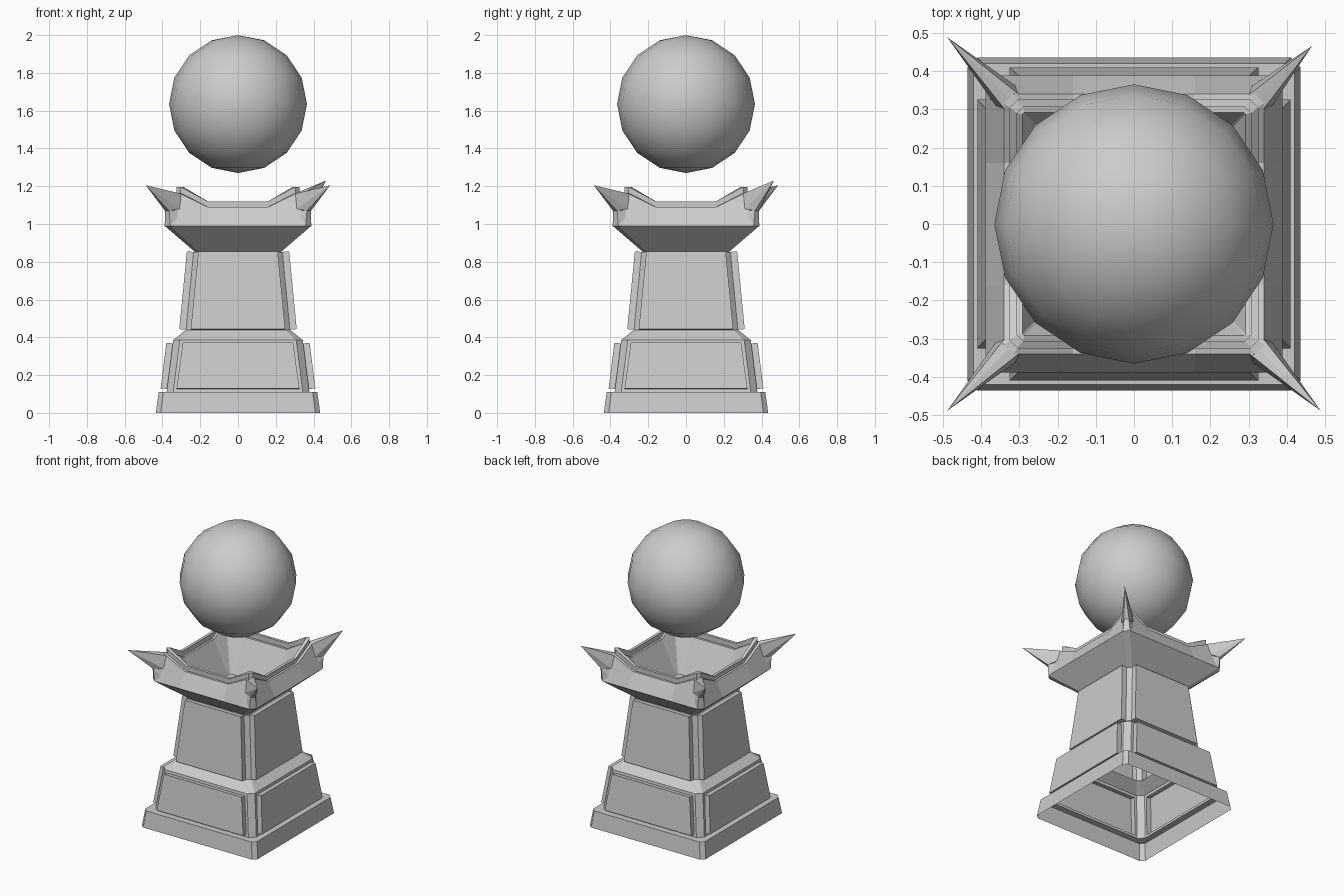
import bpy, bmesh
from mathutils import Matrix, Vector
from math import pi

if "Cube" in bpy.data.objects:
    bpy.data.objects.remove(bpy.data.objects["Cube"])


def finish(bm, name):
    me = bpy.data.meshes.new(name)
    bm.to_mesh(me)
    bm.free()
    ob = bpy.data.objects.new(name, me)
    bpy.context.collection.objects.link(ob)
    return ob


def four_sides(pts):
    """Repeat the points of the front side around z."""
    return [Matrix.Rotation(k * pi / 2, 3, 'Z') @ Vector(p) for k in range(4) for p in pts]


def loft(bm, rings):
    """Skin closed rings bottom to top; returns one list of faces per band."""
    rows = [[bm.verts.new(p) for p in r] for r in rings]
    bands = []
    for a, b in zip(rows, rows[1:]):
        n = len(a)
        bands.append([bm.faces.new((a[i], a[(i + 1) % n], b[(i + 1) % n], b[i]))
                      for i in range(n)])
    return rows, bands


# Pedestal body: chamfered square shell, open below (half width, chamfer, z)
bm = bmesh.new()
profile = [(.435, .025, 0), (.42, .025, .11), (.378, .035, .11), (.343, .035, .385),
           (.275, .025, .44), (.235, .025, .852)]
rows, bands = loft(bm, [four_sides([(c - h, -h, z), (h - c, -h, z)]) for h, c, z in profile])
# Raised panels on the four sides of both tiers
lower, upper = bands[2][::2], bands[4][::2]
bm.normal_update()
bmesh.ops.inset_individual(bm, faces=lower, thickness=.024, depth=0)
bmesh.ops.inset_individual(bm, faces=lower, thickness=0, depth=.034)
bmesh.ops.inset_individual(bm, faces=upper, thickness=0, depth=.036)
finish(bm, "pedestal_body")

# Crown bowl: flare, sloped band, dipped rim with lip, inner bowl
# (half width, chamfer, z at the middle, z at the corners)
profile = [(.225, .02, .85, .85), (.388, .03, .99, .99), (.34, .025, 1.09, 1.165),
           (.325, .02, 1.09, 1.165), (.325, .02, 1.12, 1.197), (.306, .016, 1.12, 1.197),
           (.306, .016, 1.085, 1.16), (.292, .005, 1.085, 1.16), (.19, .005, .865, .865)]
bm = bmesh.new()
rows, bands = loft(bm, [four_sides([(c - h, -h, hi), (-.16, -h, lo), (.16, -h, lo), (h - c, -h, hi)])
                        for h, c, lo, hi in profile])
bm.faces.new(rows[-1])
finish(bm, "crown_bowl")


# Corner horns, each with a small root block; the back right one is bent up
def hull(name, pts, sx, sy):
    bm = bmesh.new()
    for x, y, z in pts:
        for p in {(x, y, z), (y, x, z)}:
            bm.verts.new((p[0] * sx, p[1] * sy, p[2]))
    bmesh.ops.convex_hull(bm, input=bm.verts)
    bmesh.ops.recalc_face_normals(bm, faces=bm.faces)
    finish(bm, name)


for sx in (-1, 1):
    for sy in (-1, 1):
        label = ("front" if sy < 0 else "back") + ("_left" if sx < 0 else "_right")
        tip = (.465, .465, 1.23) if sx > 0 and sy > 0 else (.488, .488, 1.205)
        hull("horn_" + label, [tip, (.328, .328, 1.165), (.3, .338, 1.16),
                               (.31, .362, 1.08), (.365, .387, 1.07)], sx, sy)
        hull("horn_root_" + label, [(.365, .387, 1.07), (.358, .388, .99), (.315, .36, 1.075),
                                    (.315, .372, 1.02), (.3, .3, 1.04)], sx, sy)

# Floating sphere
bpy.ops.mesh.primitive_uv_sphere_add(segments=16, ring_count=8, radius=.365, location=(0, 0, 1.635))
bpy.context.object.name = "floating_sphere"
bpy.ops.object.shade_smooth()
